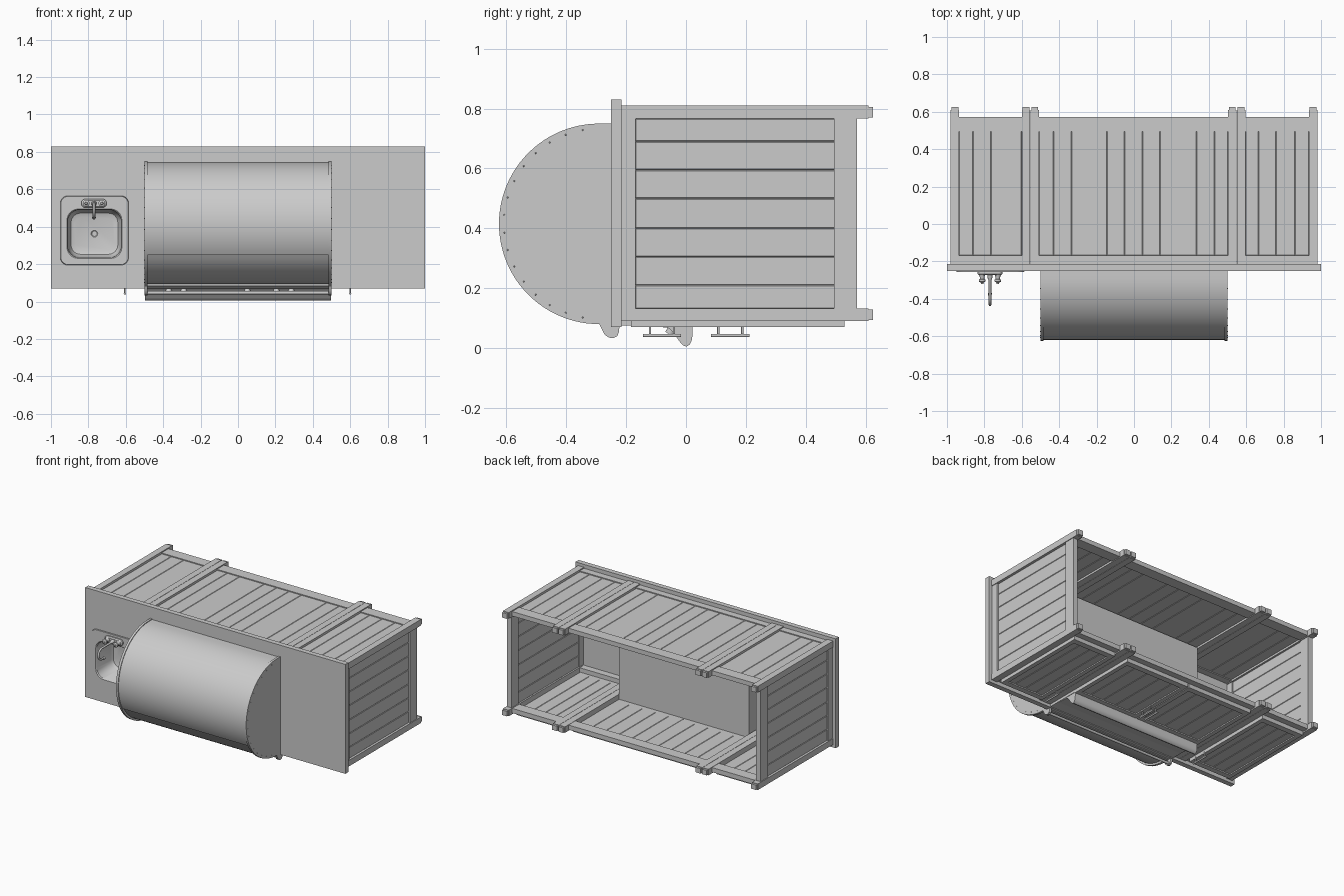
import bpy, bmesh, math
from math import sin, cos, pi, radians

if "Cube" in bpy.data.objects:
    bpy.data.objects.remove(bpy.data.objects["Cube"])


def finish(name, bm, smooth=False, bevel=0):
    bmesh.ops.recalc_face_normals(bm, faces=bm.faces)
    me = bpy.data.meshes.new(name)
    bm.to_mesh(me)
    bm.free()
    ob = bpy.data.objects.new(name, me)
    bpy.context.collection.objects.link(ob)
    bpy.context.view_layer.objects.active = ob
    if smooth:
        bpy.ops.object.select_all(action='DESELECT')
        ob.select_set(True)
        bpy.ops.object.shade_smooth_by_angle(angle=radians(35))
    if bevel:
        m = ob.modifiers.new("bevel", 'BEVEL')
        m.width = bevel
        m.segments = 1
    return ob


def add_box(bm, x0, x1, y0, y1, z0, z1):
    vs = bmesh.ops.create_cube(bm, size=1)['verts']
    for v in vs:
        v.co = ((x0 + x1) / 2 + v.co.x * (x1 - x0),
                (y0 + y1) / 2 + v.co.y * (y1 - y0),
                (z0 + z1) / 2 + v.co.z * (z1 - z0))


def boxes(name, items, bevel=0):
    bm = bmesh.new()
    for b in items:
        add_box(bm, *b)
    return finish(name, bm, bevel=bevel)


def loft(name, rings, cap0=True, cap1=True, smooth=True):
    bm = bmesh.new()
    rows = [[bm.verts.new(p) for p in r] for r in rings]
    for a, b in zip(rows, rows[1:]):
        for i in range(len(a)):
            j = (i + 1) % len(a)
            bm.faces.new((a[i], a[j], b[j], b[i]))
    if cap0:
        bm.faces.new(rows[0])
    if cap1:
        bm.faces.new(rows[-1])
    return finish(name, bm, smooth)


def prism(name, profile, x0, x1, smooth=True):
    return loft(name, [[(x, y, z) for y, z in profile] for x in (x0, x1)], smooth=smooth)


def lathe(name, cx, cz, stations, n=16):
    """Round part along y; stations are (y, radius)."""
    return loft(name, [[(cx + r * cos(2 * pi * i / n), y, cz + r * sin(2 * pi * i / n))
                        for i in range(n)] for y, r in stations])


def tube(name, pts, r, kind='POLY'):
    cu = bpy.data.curves.new(name, 'CURVE')
    cu.dimensions = '3D'
    cu.bevel_depth = r
    cu.bevel_resolution = 3
    cu.use_fill_caps = True
    s = cu.splines.new('POLY')
    s.points.add(len(pts) - 1)
    for p, q in zip(s.points, pts):
        p.co = (*q, 1)
    ob = bpy.data.objects.new(name, cu)
    bpy.context.collection.objects.link(ob)


def rounded(cx, cz, hx, hz, r, y, n=6):
    out = []
    for k, (sx, sz) in enumerate(((1, 1), (-1, 1), (-1, -1), (1, -1))):
        for i in range(n + 1):
            a = pi / 2 * (k + i / n)
            out.append((cx + sx * (hx - r) + r * cos(a), y, cz + sz * (hz - r) + r * sin(a)))
    return out


# Countertop slab with a sink opening
top = boxes("countertop", [(-1, 1, -0.25, -0.215, 0.07, 0.83)])
SX, SZ = -0.7675, 0.3625
cut = loft("sink_cutter", [rounded(SX, SZ, .15, .135, .06, y) for y in (-.3, -.15)], smooth=False)
cut.hide_render = True
m = top.modifiers.new("hole", 'BOOLEAN')
m.operation = 'DIFFERENCE'
m.object = cut
m.solver = 'EXACT'
bpy.context.view_layer.objects.active = top
bpy.ops.object.modifier_apply(modifier="hole")
bpy.data.objects.remove(cut)

# Posts with foot caps
POSTS = [(-.98, -.935), (-.6, -.555), (-.553, -.508), (.503, .548), (.55, .595), (.935, .98)]
ROWS = [(.09, .132), (.767, .81)]
boxes("posts", [(a, b, -.215, .61, c, d) for a, b in POSTS for c, d in ROWS])
boxes("feet", [(a + .004, b - .004, .61, .625, c + .004, d - .004)
               for a, b in POSTS for c, d in ROWS])

# Horizontal frame rails, end and long sides
rails = []
for y0, y1 in ((-.215, -.168), (.495, .572)):
    for s in (-1, 1):
        xs = sorted((s * .94, s * .975))
        rails.append((*xs, y0, y1, .13, .767))
    for a, b in ((-.935, -.6), (-.508, .503), (.595, .935)):
        rails.append((a, b, y0, y1, .772, .803))
        if y0 > 0 or abs(a + b) > .1:
            rails.append((a, b, y0, y1, .098, .13))
boxes("frame_rails", rails)

# Plank end panels
zc = [.13, .21, .305, .4, .5, .595, .69, .767]
for s, nm in ((-1, "left"), (1, "right")):
    xs = sorted((s * .945, s * .965))
    boxes(nm + "_plank_panel", [(*xs, -.17, .497, a, b) for a, b in zip(zc, zc[1:])], .003)

# Plank rear panels and door fronts
bays = [("left", [-.935, -.86, -.765, -.6]),
        ("centre", [-.508, -.43, -.335, -.145, -.05, .045, .14, .335, .43, .503]),
        ("right", [.595, .665, .76, .86, .935])]
for nm, xc in bays:
    boxes(nm + "_rear_planks", [(a, b, -.17, .497, .778, .797) for a, b in zip(xc, xc[1:])], .003)
    y0 = .03 if nm == "centre" else -.17
    x0, x1 = xc[0] + .004, xc[-1] - .004
    n = 10 if nm == "centre" else 4
    w = (x1 - x0) / n
    boxes(nm + "_door_planks", [(x0 + i * w, x0 + (i + 1) * w, y0, .5, .078, .1)
                                for i in range(n)], .003)
    # Door frames
    splits = [(x0, -.003), (.003, x1)] if nm == "centre" else [(x0, x1)]
    frame = []
    for a, b in splits:
        frame += [(a, b, y0 - .013, y0 + .025, .07, .1), (a, b, .49, .53, .07, .1),
                  (a, a + .03, y0 + .025, .49, .07, .1), (b - .03, b, y0 + .025, .49, .07, .1)]
    boxes(nm + "_door_frame", frame)

# Door handles
for i, (hx, hy) in enumerate(((-.605, -.08), (.6, -.08), (-.02, .148), (.02, .148))):
    tube(f"door_handle_{i}", [(hx, hy - .064, .042), (hx, hy + .064, .042)], .006)
    for k in (-.04, .04):
        tube(f"handle_post_{i}", [(hx, hy + k, .042), (hx, hy + k, .08)], .004)

# Grill firebox and sloped control panel
boxes("grill_firebox", [(-.5, .5, -.216, .022, .075, .765)])
prism("control_panel", [(-.2, .08), (-.06, .068), (-.045, .055), (-.02, .02), (-.008, .008),
                        (.002, .005), (.013, .012), (.02, .028), (.022, .05), (.022, .08)], -.497, .497)
for kx in (-.37, -.29, .05, .205, .285):
    bm = bmesh.new()
    bmesh.ops.create_cone(bm, cap_ends=True, segments=16, radius1=.018, radius2=.015, depth=.03)
    k = finish("control_knob", bm, True)
    k.location = (kx, -.048, .058)
    k.rotation_euler = (radians(145), 0, 0)


# Grill hood barrel, end caps and lip
def arc(r, a0, a1, n):
    return [(-.29 - r * cos(a), .415 + r * sin(a))
            for a in (radians(a0 + (a1 - a0) * i / n) for i in range(n + 1))]


barrel = [(-.24, .745)] + arc(.33, 90, -30, 28) + arc(.322, -30, -90, 14) + [(-.24, .093)]
prism("hood_barrel", barrel, -.488, .488)
lip = [(-.29, .08), (-.28, .06), (-.272, .045), (-.258, .035), (-.243, .033), (-.23, .04),
       (-.224, .053), (-.222, .08)]
cap = [(-.222, .75)] + arc(.335, 90, -90, 48) + lip[1:]
for s, nm in ((-1, "left"), (1, "right")):
    xs = sorted((s * .484, s * .5))
    prism(nm + "_hood_end", cap, *xs)
    bm = bmesh.new()
    for i in range(16):
        a = radians(-80 + 160 * i / 15)
        vs = bmesh.ops.create_icosphere(bm, subdivisions=1, radius=.003)['verts']
        for v in vs:
            v.co.x += s * .5
            v.co.y += -.29 - .318 * cos(a)
            v.co.z += .415 + .318 * sin(a)
    finish(nm + "_hood_rivets", bm)
prism("hood_front_lip", [(-.29, .1), (-.285, .082), (-.262, .066), (-.24, .066), (-.225, .1)], -.485, .485)
tube("hood_handle", [(-.49, -.246, .047), (.49, -.246, .047)], .009)

# Sink with rolled rim and basin
sink = loft("sink", [rounded(SX, .38, .1825, .185, .04, -.25),
                     rounded(SX, .38, .18, .1825, .04, -.256),
                     rounded(SX, SZ, .147, .132, .06, -.256),
                     rounded(SX, SZ, .1425, .1275, .06, -.25),
                     rounded(SX, SZ, .135, .12, .055, -.11),
                     rounded(SX, SZ, .125, .11, .05, -.092),
                     rounded(SX, SZ, .105, .09, .04, -.085)], cap0=False)
so = sink.modifiers.new("sheet", 'SOLIDIFY')
so.thickness = .003
lathe("sink_drain", SX, SZ, [(-.084, .025), (-.09, .025), (-.09, .018), (-.087, .014)], 20)

# Faucet base, taps and gooseneck spout
FX, FZ = -.77, .525
loft("faucet_base", [rounded(FX, FZ, .068, .023, .022, -.254),
                     rounded(FX, FZ, .068, .023, .022, -.266),
                     rounded(FX, FZ, .06, .016, .015, -.273)])
for dx in (-.042, .042):
    lathe("faucet_tap", FX + dx, FZ, [(-.27, .017), (-.285, .012), (-.295, .012), (-.298, .018),
                                      (-.308, .018), (-.312, .008), (-.322, .006)])
lathe("spout_collar", FX, FZ, [(-.27, .015), (-.29, .012), (-.3, .008)])
spout = [(FX, -.27, FZ), (FX, -.395, FZ)]
spout += [(FX, -.395 - .038 * sin(a), FZ - .038 + .038 * cos(a))
          for a in (pi * i / 12 for i in range(1, 13))]
spout += [(FX, -.375, FZ - .077)]
tube("faucet_spout", spout, .007)
lathe("spout_tip", FX, FZ - .077, [(-.385, .009), (-.37, .01)])
